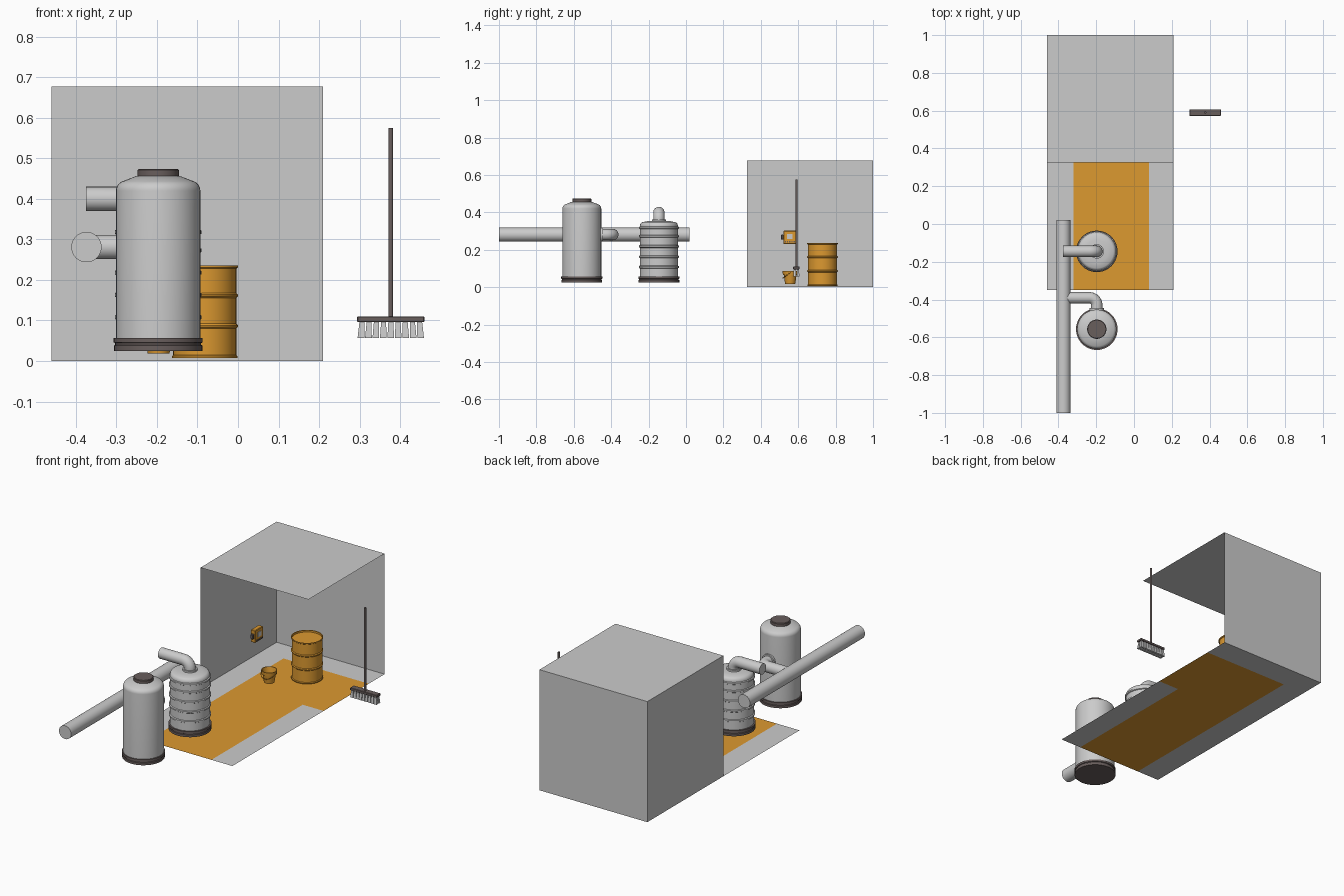
import bpy, bmesh, math
from mathutils import Vector, Matrix

if "Cube" in bpy.data.objects:
    bpy.data.objects.remove(bpy.data.objects["Cube"])


def material(name, rgb):
    m = bpy.data.materials.new(name)
    m.diffuse_color = (*rgb, 1)
    m.use_nodes = True
    m.node_tree.nodes["Principled BSDF"].inputs["Base Color"].default_value = m.diffuse_color
    return m


GREY = material("light grey", (0.6, 0.6, 0.6))
ORANGE = material("safety orange", (0.72, 0.32, 0.03))
BROWN = material("dark brown", (0.14, 0.112, 0.108))


def finish(name, bm, mats, smooth=True, fix=True):
    if fix:
        bmesh.ops.recalc_face_normals(bm, faces=bm.faces)
    me = bpy.data.meshes.new(name)
    bm.to_mesh(me)
    bm.free()
    for m in mats:
        me.materials.append(m)
    ob = bpy.data.objects.new(name, me)
    bpy.context.collection.objects.link(ob)
    if smooth:
        bpy.ops.object.select_all(action='DESELECT')
        ob.select_set(True)
        bpy.context.view_layer.objects.active = ob
        bpy.ops.object.shade_smooth_by_angle(angle=math.radians(35))
    return ob


def bridge(bm, a, b):
    n = max(len(a), len(b))
    if len(a) == 1 and len(b) == 1:
        return
    for i in range(n):
        j = (i + 1) % n
        if len(a) == 1:
            bm.faces.new((a[0], b[i], b[j]))
        elif len(b) == 1:
            bm.faces.new((a[i], a[j], b[0]))
        else:
            bm.faces.new((a[i], a[j], b[j], b[i]))


def lathe(name, profile, loc, mat, sides=40):
    """Turn (radius, height) points around a vertical axis."""
    bm = bmesh.new()
    rings = []
    for r, z in profile:
        if r == 0:
            rings.append([bm.verts.new((loc[0], loc[1], loc[2] + z))])
        else:
            rings.append([bm.verts.new((loc[0] + r * math.cos(2 * math.pi * i / sides),
                                        loc[1] + r * math.sin(2 * math.pi * i / sides),
                                        loc[2] + z)) for i in range(sides)])
    for a, b in zip(rings, rings[1:]):
        bridge(bm, a, b)
    return finish(name, bm, [mat])


def sweep(name, path, radius, mat, sides=28):
    """Capped round tube along a planar path."""
    pts = [Vector(p) for p in path]
    side = None
    bm = bmesh.new()
    rings = []
    for i, p in enumerate(pts):
        t = (pts[min(i + 1, len(pts) - 1)] - pts[max(i - 1, 0)]).normalized()
        if side is None:
            side = t.orthogonal().normalized()
        side = (side - t * side.dot(t)).normalized()
        up = t.cross(side)
        rings.append([bm.verts.new(p + radius * (math.cos(a) * side + math.sin(a) * up))
                      for a in (2 * math.pi * k / sides for k in range(sides))])
    for a, b in zip(rings, rings[1:]):
        bridge(bm, a, b)
    bm.faces.new(rings[0])
    bm.faces.new(rings[-1])
    return finish(name, bm, [mat])


def box(name, lo, hi, mat, bevel=0.0):
    lo, hi = Vector(lo), Vector(hi)
    bm = bmesh.new()
    bmesh.ops.create_cube(bm, size=1, matrix=Matrix.Translation((lo + hi) / 2)
                          @ Matrix.Diagonal((*(hi - lo), 1)))
    if bevel:
        bmesh.ops.bevel(bm, geom=bm.edges[:], offset=bevel, segments=1, affect='EDGES')
    return finish(name, bm, [mat], smooth=False)


def arc(cr, cz, r, a0, a1, n=6):
    return [(cr + r * math.cos(math.radians(a0 + (a1 - a0) * i / n)),
             cz + r * math.sin(math.radians(a0 + (a1 - a0) * i / n))) for i in range(n + 1)]


# Open room: floor with painted walkway, left wall, back wall, roof
bm = bmesh.new()
xs, ys, H = (-0.46, -0.32, 0.08, 0.21), (-0.35, 0.325, 0.46, 0.86, 1.0), 0.677
grid = [[bm.verts.new((x, y, 0)) for y in ys] for x in xs]
for i in range(3):
    for j in range(4):
        f = bm.faces.new((grid[i][j], grid[i + 1][j], grid[i + 1][j + 1], grid[i][j + 1]))
        strip = i == 1 and j < 3
        branch = i == 2 and j == 2
        f.material_index = 1 if strip or branch else 0
finish("floor", bm, [GREY, ORANGE], smooth=False, fix=False)
bm = bmesh.new()
v = [bm.verts.new(p) for p in ((-0.46, 0.325, 0), (-0.46, 1, 0), (0.21, 1, 0),
                               (-0.46, 0.325, H), (-0.46, 1, H), (0.21, 1, H), (0.21, 0.325, H))]
for q in ((0, 3, 4, 1), (1, 4, 5, 2), (3, 6, 5, 4)):
    bm.faces.new([v[i] for i in q])
finish("room_walls", bm, [GREY], smooth=False, fix=False)

# Dark stepped bases shared by both tanks
TX, Y1, Y2 = -0.197, -0.557, -0.145
for name, y in (("tall_tank_base", Y1), ("ribbed_tank_base", Y2)):
    lathe(name, [(0, 0), (0.109, 0), (0.109, 0.013), (0.106, 0.015), (0.106, 0.019),
                 (0.11, 0.021), (0.11, 0.032), (0, 0.032)], (TX, y, 0.025), BROWN)

# Tall tank with lid
lathe("tall_tank", [(0, 0.055), (0.104, 0.055)] + arc(0.079, 0.42, 0.025, 0, 65)
      + [(0.055, 0.456), (0, 0.456)], (TX, Y1, 0), GREY)
lathe("tank_lid", [(0, 0.452), (0.051, 0.452), (0.051, 0.471), (0.048, 0.474), (0, 0.474)],
      (TX, Y1, 0), BROWN)

# Ribbed tank
prof = [(0, 0.055), (0.102, 0.055)]
for z in (0.108, 0.163, 0.218, 0.273, 0.318):
    prof += [(0.102, z - 0.007), (0.107, z - 0.004), (0.107, z + 0.004), (0.102, z + 0.007)]
prof += arc(0.079, 0.327, 0.023, 0, 65) + [(0.06, 0.353), (0, 0.353)]
lathe("ribbed_tank", prof, (TX, Y2, 0), GREY)


# Elbow pipes: leave the tank along an axis, then bend toward -x
def elbow(name, start, axis, rise, length, bend=0.038):
    start, axis, out = Vector(start), Vector(axis), Vector((-1, 0, 0))
    path = [start]
    for k in range(11):
        a = math.pi / 2 * k / 10
        path.append(start + axis * (rise - bend + bend * math.sin(a))
                    + out * bend * (1 - math.cos(a)))
    path.append(start + axis * rise + out * length)
    sweep(name, path, 0.03, GREY)
    sweep(name + "_flange", [start, start + axis * 0.012], 0.038, GREY)


elbow("top_elbow_pipe", (TX, Y2, 0.35), (0, 0, 1), 0.05, 0.178)
elbow("side_elbow_pipe", (TX, Y1 + 0.1, 0.281), (0, 1, 0), 0.066, 0.178)
sweep("main_pipe", [(-0.374, -1, 0.281), (-0.374, 0.02, 0.281)], 0.0375, GREY)

# Drum with rolling hoops and recessed top
prof = [(0, 0), (0.081, 0), (0.081, 0.005), (0.078, 0.008)]
for z in (0.079, 0.155):
    prof += [(0.078, z - 0.006), (0.082, z - 0.002), (0.082, z + 0.002), (0.078, z + 0.006)]
prof += [(0.078, 0.221), (0.082, 0.224), (0.082, 0.229), (0.077, 0.229), (0.077, 0.219), (0, 0.219)]
lathe("drum", prof, (-0.082, 0.73, 0.007), ORANGE)

# Bucket with lowered handle
BX, BY = -0.196, 0.557
lathe("bucket", [(0, 0), (0.027, 0), (0.034, 0.046), (0.039, 0.048), (0.041, 0.068),
                 (0.037, 0.068), (0.025, 0.006), (0, 0.006)], (BX, BY, 0.018), ORANGE, 28)
hoop = []
for k in range(13):
    a = math.pi * k / 12
    hoop.append((BX + 0.043 * math.cos(a), BY - 0.04 * math.sin(a), 0.078 - 0.03 * math.sin(a)))
sweep("bucket_handle", hoop, 0.002, ORANGE, 8)

# Small control box with panel, buttons and side knob
box("control_box", (-0.285, 0.52, 0.232), (-0.257, 0.59, 0.302), ORANGE, 0.003)
box("control_panel", (-0.258, 0.541, 0.258), (-0.254, 0.569, 0.285), GREY)
for k in range(5):
    y = 0.528 + 0.012 * k
    box(f"control_button_{k + 1}", (-0.258, y, 0.239), (-0.253, y + 0.006, 0.246), BROWN)
box("control_knob", (-0.279, 0.508, 0.255), (-0.263, 0.521, 0.281), BROWN, 0.002)

# Broom: pole, head and two rows of flared tufts
PX, PY = 0.377, 0.59
sweep("broom_pole", [(PX, PY, 0.1), (PX, PY, 0.575)], 0.006, BROWN, 12)
box("broom_head", (PX - 0.083, PY - 0.017, 0.096), (PX + 0.083, PY + 0.017, 0.11), BROWN, 0.002)
bm = bmesh.new()
for i in range(9):
    for row in (-1, 1):
        tx, ty = PX + (i - 4) * 0.0178, PY + row * 0.008
        tilt = (i - 4) * 0.0006
        rings = []
        for z, w, d, s in ((0.098, 0.006, 0.005, 0), (0.057, 0.0083, 0.007, 1)):
            rings.append([bm.verts.new((tx + s * tilt + sx * w, ty + s * row * 0.002 + sy * d, z))
                          for sx, sy in ((-1, -1), (1, -1), (1, 1), (-1, 1))])
        bridge(bm, rings[0], rings[1])
        bm.faces.new(rings[0])
        bm.faces.new(rings[1])
finish("broom_bristles", bm, [GREY], smooth=False)
